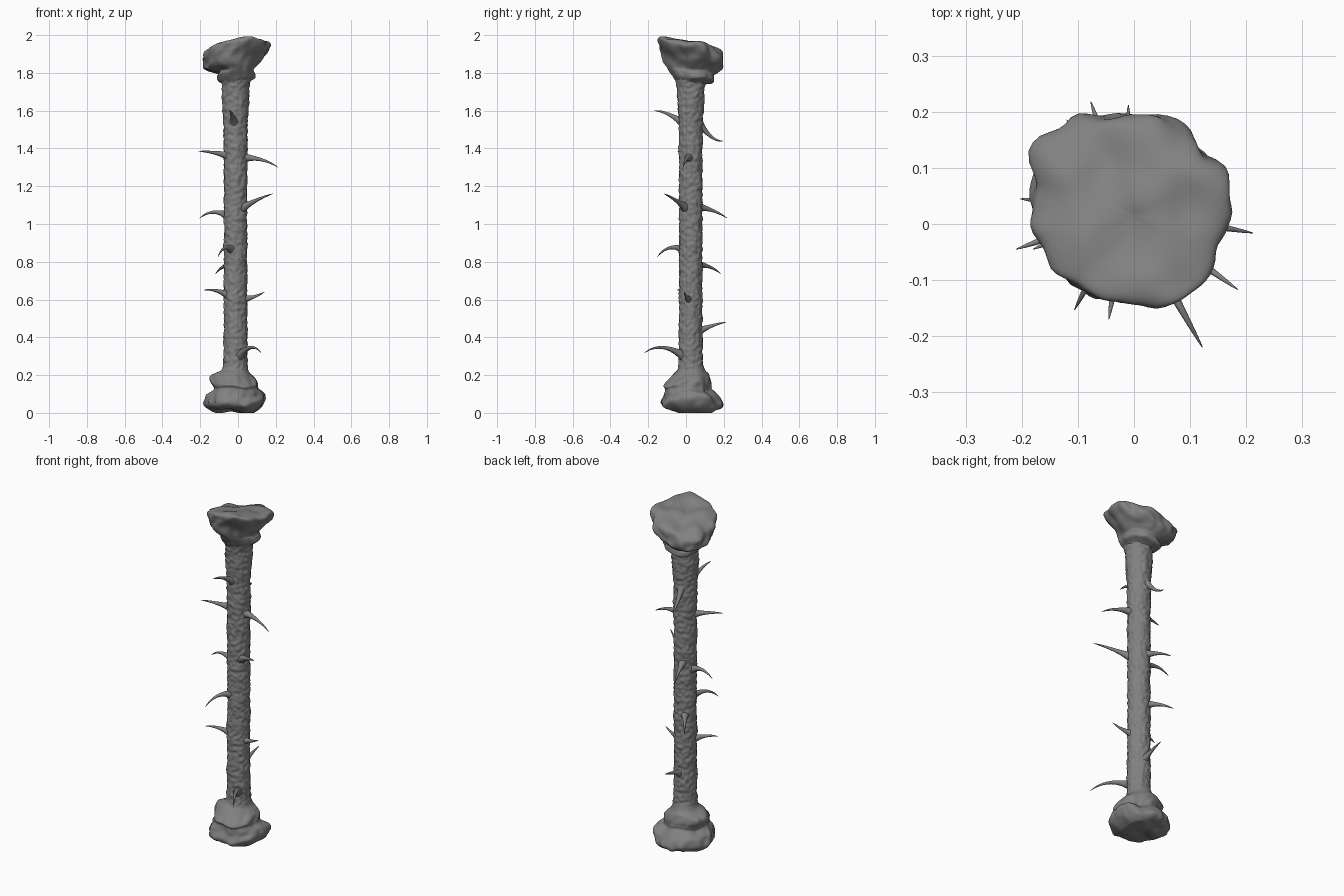
import bpy, bmesh, math
from mathutils import Vector, noise

if "Cube" in bpy.data.objects:
    bpy.data.objects.remove(bpy.data.objects["Cube"])

SX, SY = -0.013, 0.025          # shaft axis
STONE = bpy.data.materials.new("dark_stone")
STONE.diffuse_color = (0.22, 0.22, 0.22, 1)
STONE.use_nodes = True
STONE.node_tree.nodes["Principled BSDF"].inputs["Base Color"].default_value = STONE.diffuse_color


def smooth(t):
    return t * t * (3 - 2 * t)


def spline(keys, k, t):
    """Catmull-Rom between rows k and k+1."""
    p0, p1 = keys[max(k - 1, 0)], keys[k]
    p2, p3 = keys[k + 1], keys[min(k + 2, len(keys) - 1)]
    return [0.5 * (2 * b + (c - a) * t + (2 * a - 5 * b + 4 * c - d) * t * t
                   + (3 * b - a - 3 * c + d) * t ** 3)
            for a, b, c, d in zip(p0, p1, p2, p3)]


def keyed(keys, z):
    """Interpolate (z, radius) rows at z."""
    for a, b in zip(keys, keys[1:]):
        if z <= b[0]:
            return a[1] + (b[1] - a[1]) * smooth((z - a[0]) / (b[0] - a[0]))
    return keys[-1][1]


def skin(name, rings):
    """Skin a list of equal rings, close both ends, shade smooth."""
    bm = bmesh.new()
    loops = [[bm.verts.new(p) for p in r] for r in rings]
    n = len(loops[0])
    for a, b in zip(loops, loops[1:]):
        for i in range(n):
            j = (i + 1) % n
            bm.faces.new((a[i], a[j], b[j], b[i]))
    bm.faces.new(loops[0][::-1])
    bm.faces.new(loops[-1])
    bmesh.ops.recalc_face_normals(bm, faces=bm.faces[:])
    me = bpy.data.meshes.new(name)
    bm.to_mesh(me)
    bm.free()
    me.materials.append(STONE)
    for f in me.polygons:
        f.use_smooth = True
    ob = bpy.data.objects.new(name, me)
    bpy.context.collection.objects.link(ob)
    return ob


def outline(table, a):
    """Lumpy outline multiplier at angle a (fraction of a turn)."""
    f = a * len(table)
    i = int(f)
    t = smooth(f - i)
    return table[i % len(table)] * (1 - t) + table[(i + 1) % len(table)] * t


def rock(name, keys, table, tilt, seed, segs=80, steps=7):
    """Layered stone: keys are (z, x0, x1, y0, y1, lumpiness)."""
    rings = []
    for k in range(len(keys) - 1):
        for s in range(steps + (k == len(keys) - 2)):
            z, x0, x1, y0, y1, w = spline(keys, k, s / steps)
            ring = []
            for i in range(segs):
                th = 2 * math.pi * i / segs
                m = 1 + (outline(table, i / segs) - 1) * w
                c, sn = math.cos(th), math.sin(th)
                rough = noise.noise(Vector((c * 1.8, sn * 1.8, z * 18 + seed))) * 0.09
                rough += noise.noise(Vector((c * 4, sn * 4, z * 22 + seed))) * 0.07
                m *= 1 + rough * w
                x = (x0 + x1) / 2 + (x1 - x0) / 2 * m * c
                y = (y0 + y1) / 2 + (y1 - y0) / 2 * m * sn
                dz = noise.noise(Vector((x * 10, y * 10, seed))) * 0.026
                ring.append((x, y, max(0, z + w * (tilt[0] * x + tilt[1] * y + dz))))
            rings.append(ring)
    return skin(name, rings)


# pitted shaft
shaft_keys = [(0.15, 0.07), (0.3, 0.063), (0.6, 0.061), (1.3, 0.061), (1.5, 0.063),
              (1.72, 0.073), (1.8, 0.085)]
rings = []
for k in range(301):
    z = 0.15 + 1.65 * k / 300
    r0 = keyed(shaft_keys, z)
    ring = []
    for i in range(72):
        th = 2 * math.pi * i / 72
        d = Vector((math.cos(th), math.sin(th), 0))
        p = d * r0 + Vector((0, 0, z))
        r = r0 + noise.noise(p * 48) * 0.006 + noise.noise(p * 14) * 0.004
        ring.append((SX + d.x * r, SY + d.y * r, z))
    rings.append(ring)
skin("shaft", rings)

# flared stone head
rock("head", [
    (1.71, -.07, .045, -.03, .08, .1),
    (1.75, -.087, .063, -.05, .10, .3),
    (1.775, -.105, .09, -.07, .145, .6),
    (1.80, -.11, .09, -.09, .15, .6),
    (1.818, -.10, .085, -.10, .148, .7),
    (1.842, -.15, .105, -.115, .175, .8),
    (1.875, -.178, .14, -.125, .195, 1),
    (1.915, -.186, .172, -.145, .197, 1),
    (1.945, -.175, .172, -.145, .18, 1),
    (1.961, -.13, .135, -.11, .14, 1),
    (1.964, -.07, .07, -.05, .08, 1),
    (1.955, -.004, .004, .01, .018, 1)],
    [.97, 1.06, .97, 1.01, 1, 1.07, 1.15, 1.02, .98, .97, .98, 1, 1, .97, .88],
    (0.13, -0.20), 3.3)

# stone foot
rock("foot", [
    (0.008, -.01, .0, .04, .05, 1),
    (0.010, -.10, .08, -.05, .13, 1),
    (0.025, -.155, .125, -.11, .17, 1),
    (0.055, -.175, .145, -.132, .19, 1),
    (0.09, -.163, .14, -.12, .18, 1),
    (0.125, -.13, .108, -.112, .135, .8),
    (0.145, -.132, .104, -.12, .132, .8),
    (0.175, -.145, .10, -.09, .13, .8),
    (0.205, -.135, .08, -.062, .12, .7),
    (0.23, -.087, .055, -.043, .10, .3),
    (0.29, -.07, .045, -.03, .08, .1)],
    [1, 1.04, .96, 1.03, .98, 1.04, 1.03, .97, 1.02, .97, 1.03, 1],
    (0, -0.06), 9.1)

# curved thorns: tip x, tip y, tip z, root z, bend z
thorns = [
    (-.21, -.045, 1.385, 1.36, 1.385), (.212, -.016, 1.30, 1.35, 1.355),
    (.185, -.117, 1.16, 1.08, 1.14), (-.203, .045, 1.03, 1.04, 1.09),
    (-.106, -.153, .825, .86, .905), (-.12, .186, .735, .785, .785),
    (-.18, -.045, .65, .62, .66), (.14, -.01, .64, .60, .61),
    (.122, -.22, .318, .295, .385), (-.045, -.17, 1.60, 1.53, 1.60),
    (-.045, .196, 1.44, 1.55, 1.43), (-.077, .218, 1.03, 1.09, 1.08),
    (-.01, .212, .48, .43, .47)]
for n, (x, y, zt, zr, zb) in enumerate(thorns):
    tip = Vector((x, y, zt))
    out = Vector((x - SX, y - SY, 0))
    reach = out.length
    out.normalize()
    axis = Vector((SX, SY, 0))
    root = axis + out * 0.034 + Vector((0, 0, zr))
    bend = axis + out * (0.034 + (reach - 0.034) * 0.58) + Vector((0, 0, zb))
    side = out.cross(Vector((0, 0, 1)))
    rings = []
    for k in range(23):
        t = k / 22
        p = root * (1 - t) ** 2 + bend * 2 * t * (1 - t) + tip * t * t
        d = ((bend - root) * (1 - t) + (tip - bend) * t).normalized()
        up = side.cross(d).normalized()
        r = 0.0125 * (1 - t) ** 0.75 + 0.017 * (1 - t) ** 5 + 0.0006
        rings.append([p + (side * math.cos(a) + up * math.sin(a)) * r
                      for a in (2 * math.pi * i / 14 for i in range(14))])
    skin("thorn_%02d" % (n + 1), rings)
